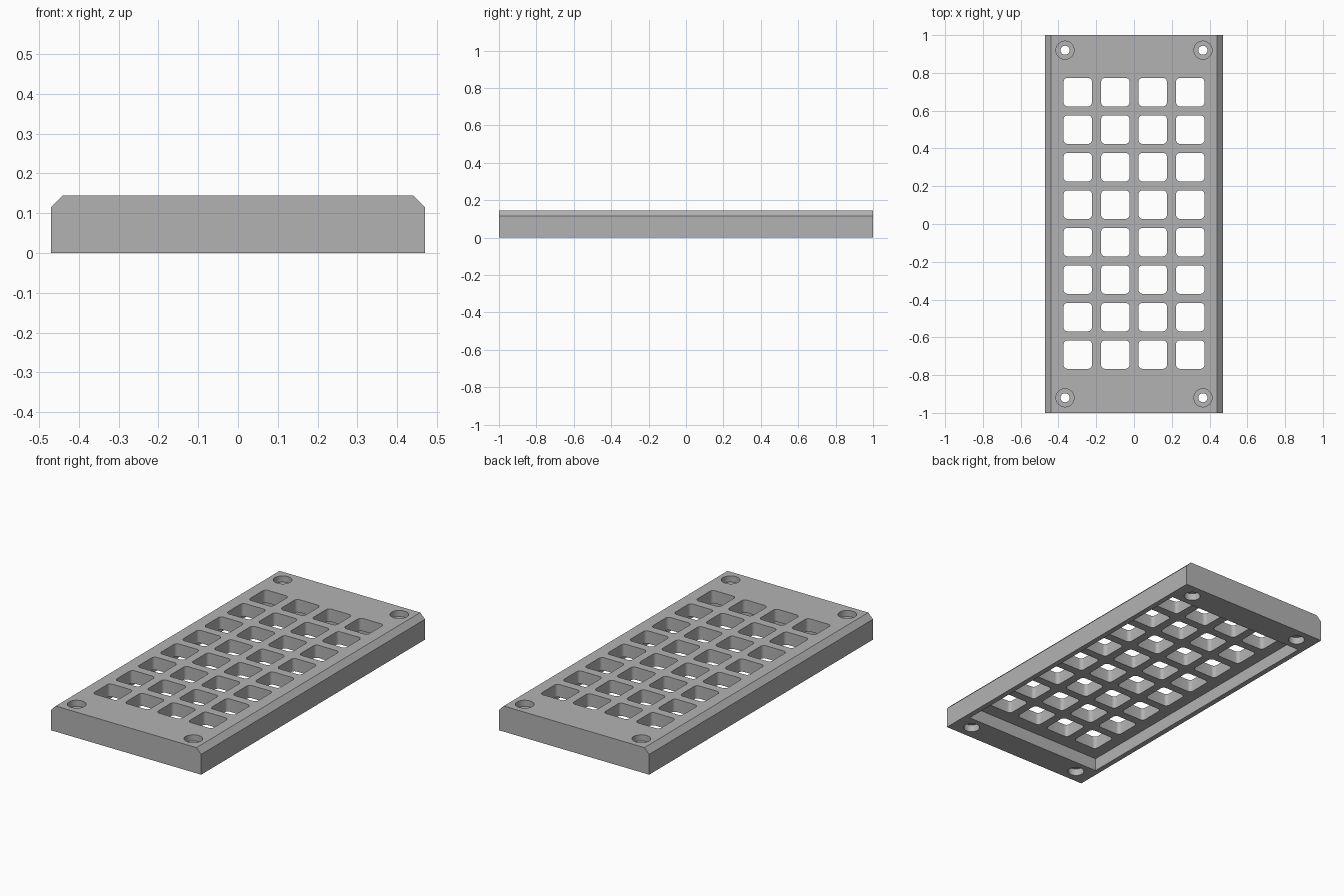
import bpy, bmesh, math
from mathutils import Matrix, Vector

if "Cube" in bpy.data.objects:
    bpy.data.objects.remove(bpy.data.objects["Cube"], do_unlink=True)

HALF_W, HEIGHT, CHAMFER = 0.47, 0.145, 0.03
PITCH, WINDOW, CORNER = 0.1985, 0.15, 0.02
POCKET_DEPTH = 0.073

grey = bpy.data.materials.new("plain grey")
grey.use_nodes = True
grey.diffuse_color = (0.45, 0.45, 0.45, 1)
grey.node_tree.nodes["Principled BSDF"].inputs["Base Color"].default_value = grey.diffuse_color


def make_object(name, bm):
    bmesh.ops.recalc_face_normals(bm, faces=bm.faces)
    mesh = bpy.data.meshes.new(name)
    bm.to_mesh(mesh)
    bm.free()
    mesh.materials.append(grey)
    obj = bpy.data.objects.new(name, mesh)
    bpy.context.collection.objects.link(obj)
    return obj


def extrude_outline(bm, points, offset):
    face = bm.faces.new([bm.verts.new(p) for p in points])
    new = bmesh.ops.extrude_face_region(bm, geom=[face])["geom"]
    bmesh.ops.translate(bm, vec=offset, verts=[v for v in new if isinstance(v, bmesh.types.BMVert)])


def rounded_square(cx, cy, half, radius, z, steps=5):
    points = []
    for corner in range(4):
        start = corner * math.pi / 2
        mid = start + math.pi / 4
        ox = cx + math.copysign(half - radius, math.cos(mid))
        oy = cy + math.copysign(half - radius, math.sin(mid))
        for i in range(steps + 1):
            a = start + i / steps * math.pi / 2
            points.append((ox + radius * math.cos(a), oy + radius * math.sin(a), z))
    return points


# Plate with chamfered long edges
bm = bmesh.new()
half = [(HALF_W, 0), (HALF_W, HEIGHT - CHAMFER), (HALF_W - CHAMFER, HEIGHT)]
section = half + [(-x, z) for x, z in reversed(half)]
extrude_outline(bm, [(x, -1, z) for x, z in section], (0, 2, 0))
plate = make_object("grid_cover_plate", bm)

# Pocket under the grid
bm = bmesh.new()
bmesh.ops.create_cube(bm, size=1, matrix=Matrix.Diagonal((0.88, 1.69, 2 * POCKET_DEPTH, 1)))
pocket = make_object("pocket_cutter", bm)

# Four by eight rounded windows
bm = bmesh.new()
for col in range(4):
    for row in range(8):
        outline = rounded_square((col - 1.5) * PITCH, (row - 3.5) * PITCH + 0.003,
                                 WINDOW / 2, CORNER, -0.1)
        extrude_outline(bm, outline, (0, 0, 0.4))
windows = make_object("window_cutter", bm)

# Stepped screw holes, wide at both ends
bm = bmesh.new()
steps = [(0, -0.1), (0.043, -0.1), (0.043, 0.04), (0.024, 0.04),
         (0.024, 0.11), (0.048, 0.11), (0.048, 0.3), (0, 0.3)]
for cx in (-0.365, 0.365):
    for cy in (-0.92, 0.92):
        verts = [bm.verts.new((cx + r, cy, z)) for r, z in steps]
        edges = [bm.edges.new(pair) for pair in zip(verts, verts[1:])]
        bmesh.ops.spin(bm, geom=verts + edges, cent=(cx, cy, 0), axis=(0, 0, 1),
                       angle=2 * math.pi, steps=32)
bmesh.ops.remove_doubles(bm, verts=bm.verts, dist=0.0001)
screws = make_object("screw_hole_cutter", bm)

# Cut everything out of the plate
bpy.context.view_layer.objects.active = plate
plate.select_set(True)
for cutter in (pocket, windows, screws):
    mod = plate.modifiers.new(cutter.name, "BOOLEAN")
    mod.operation, mod.solver, mod.object = "DIFFERENCE", "EXACT", cutter
    cutter.hide_render = True
    bpy.ops.object.modifier_apply(modifier=mod.name)
    bpy.data.objects.remove(cutter, do_unlink=True)

bpy.ops.object.shade_smooth_by_angle(angle=math.radians(30))
